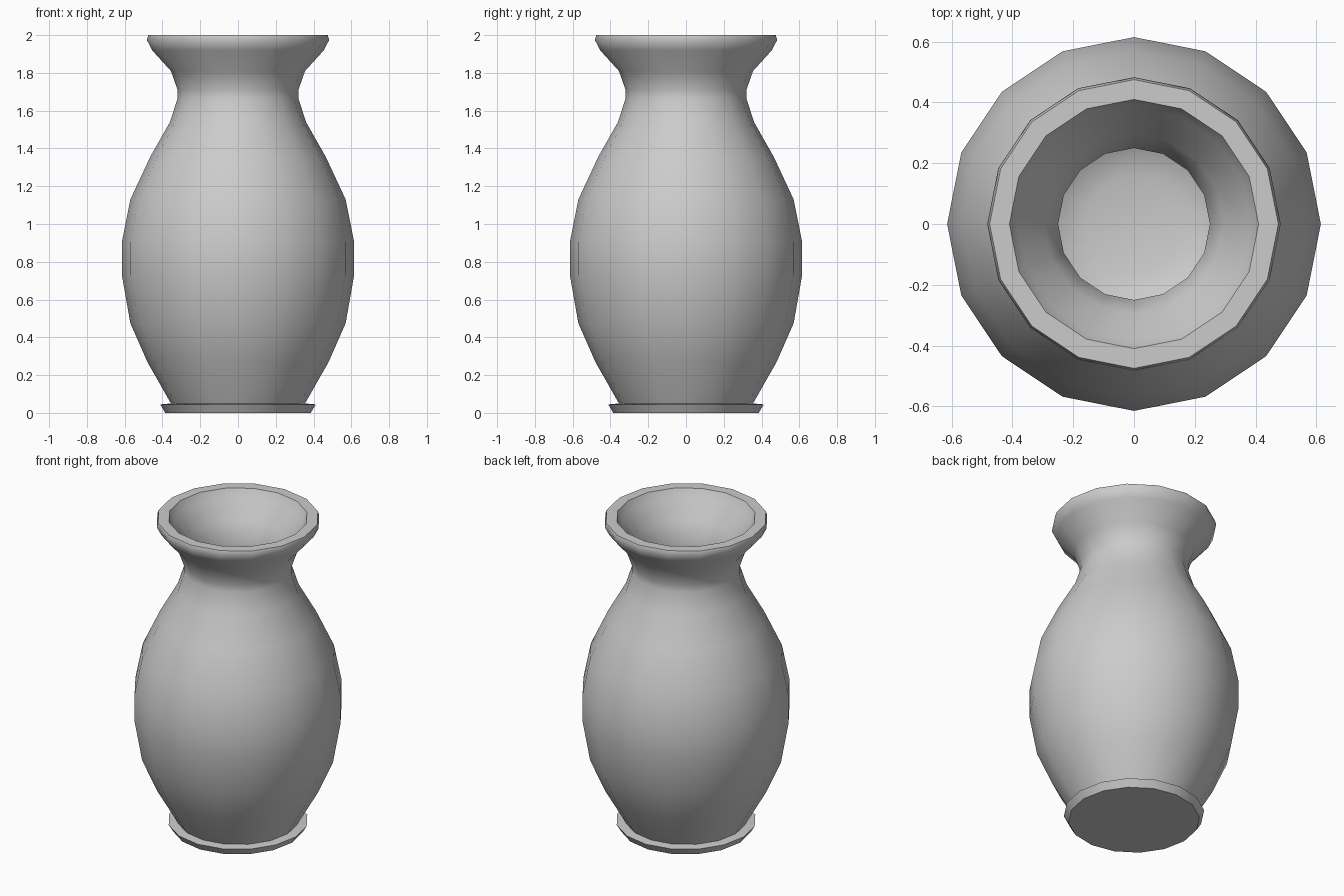
import bpy, bmesh, math

if "Cube" in bpy.data.objects:
    bpy.data.objects.remove(bpy.data.objects["Cube"])

SIDES = 16

# Outer profile from foot to lip, then back down the inside (radius, height)
outer = [(0.385, 0), (0.412, 0.045), (0.355, 0.05), (0.48, 0.27), (0.57, 0.475),
         (0.615, 0.73), (0.615, 0.905), (0.57, 1.13), (0.465, 1.355), (0.36, 1.54),
         (0.32, 1.665), (0.32, 1.71), (0.355, 1.81), (0.455, 1.92), (0.483, 1.975),
         (0.475, 2.0)]
inner = [(0.41, 2.0), (0.385, 1.95), (0.295, 1.845), (0.25, 1.72), (0.25, 1.65),
         (0.30, 1.51), (0.405, 1.33), (0.505, 1.11), (0.55, 0.9), (0.55, 0.74),
         (0.505, 0.49), (0.42, 0.29), (0.31, 0.11), (0.16, 0.07)]


def lathe(name, profile):
    """Spin a profile around z, closing both ends at the axis."""
    bm = bmesh.new()
    rings = [[bm.verts.new((r * math.cos(math.tau * i / SIDES),
                            r * math.sin(math.tau * i / SIDES), z))
              for i in range(SIDES)] for r, z in profile]
    for a, b in zip(rings, rings[1:]):
        for i in range(SIDES):
            j = (i + 1) % SIDES
            bm.faces.new((a[i], a[j], b[j], b[i]))
    bm.faces.new(rings[0][::-1])
    bm.faces.new(rings[-1])
    bmesh.ops.recalc_face_normals(bm, faces=bm.faces)
    mesh = bpy.data.meshes.new(name)
    bm.to_mesh(mesh)
    bm.free()
    obj = bpy.data.objects.new(name, mesh)
    bpy.context.collection.objects.link(obj)
    return obj


# Hollow vase with foot, belly, neck and flared lip
vase = lathe("vase", outer + inner)
bpy.context.view_layer.objects.active = vase
vase.select_set(True)
bpy.ops.object.shade_smooth_by_angle(angle=math.radians(50))
